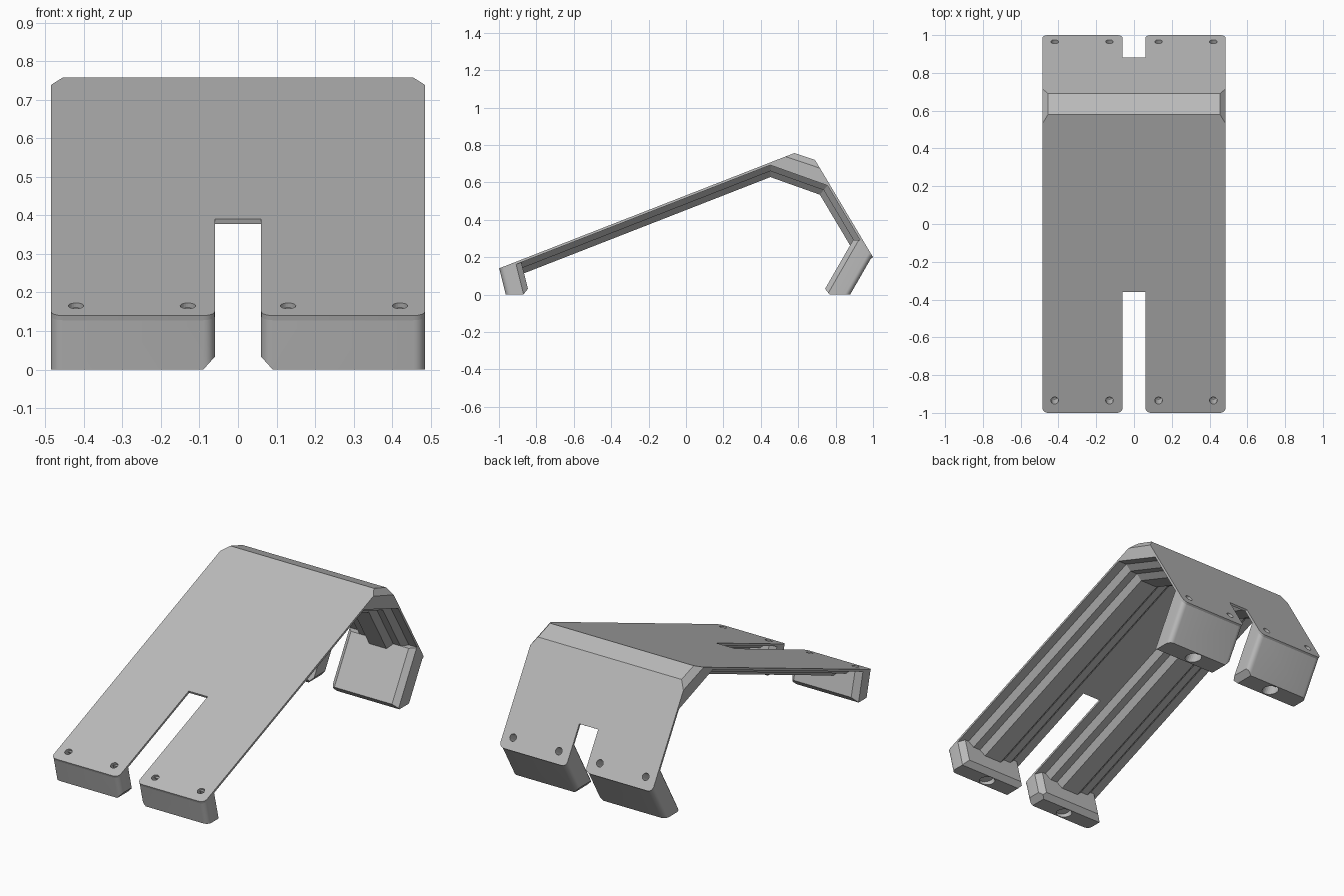
import bpy, bmesh, math
from mathutils import Vector, Matrix

cube = bpy.data.objects.get("Cube")
if cube:
    bpy.data.objects.remove(cube)

mat = bpy.data.materials.new("matte grey")
mat.use_nodes = True
GREY = (0.5, 0.5, 0.5, 1)
mat.diffuse_color = GREY
mat.node_tree.nodes["Principled BSDF"].inputs["Base Color"].default_value = GREY

# Main dimensions
HALF, SLOT, THICK, ROUND = 0.485, 0.06, 0.013, 0.03
LEG_MID = (HALF + SLOT) / 2


def V(y, z):
    return Vector((0, y, z))


# Outer bend line in the side plane
front_end, crest, shoulder, back_end = V(-1, .14), V(.58, .757), V(.69, .72), V(1, .2)
front_dir = (crest - front_end).normalized()
back_dir = (shoulder - back_end).normalized()
front_nrm = V(-front_dir.z, front_dir.y)
back_nrm = V(back_dir.z, -back_dir.y)
FRONT_LEN, BACK_LEN = 1.552, 0.454


def finish(bm, name, material=True):
    bmesh.ops.remove_doubles(bm, verts=bm.verts, dist=1e-5)
    bmesh.ops.recalc_face_normals(bm, faces=bm.faces)
    me = bpy.data.meshes.new(name)
    bm.to_mesh(me)
    bm.free()
    ob = bpy.data.objects.new(name, me)
    bpy.context.collection.objects.link(ob)
    if material:
        me.materials.append(mat)
    return ob


def prism(lower, upper):
    """Closed solid between two matching loops."""
    bm = bmesh.new()
    a = [bm.verts.new(p) for p in lower]
    b = [bm.verts.new(p) for p in upper]
    bm.faces.new(a)
    bm.faces.new(b[::-1])
    n = len(a)
    for i in range(n):
        j = (i + 1) % n
        bm.faces.new((a[i], b[i], b[j], a[j]))
    bmesh.ops.recalc_face_normals(bm, faces=bm.faces)
    return bm


def slice_off(bm, point, normal):
    """Remove everything beyond a plane and cap the cut."""
    geom = bm.verts[:] + bm.edges[:] + bm.faces[:]
    cut = bmesh.ops.bisect_plane(bm, geom=geom, plane_co=point, plane_no=normal, clear_outer=True)
    edges = [e for e in cut["geom_cut"] if isinstance(e, bmesh.types.BMEdge) and e.is_boundary]
    if edges:
        bmesh.ops.holes_fill(bm, edges=edges, sides=0)


def arc(cx, cy, start):
    steps = [math.radians(start + 15 * i) for i in range(7)]
    return [(cx + ROUND * math.cos(a), cy + ROUND * math.sin(a)) for a in steps]


# Rounded free end of one leg, from the slot side to the outer side
leg_end = arc(SLOT + ROUND, ROUND, 180) + arc(HALF - ROUND, ROUND, 270)


def panel(name, end, direction, normal, length, slot):
    half = [(SLOT, slot)] + leg_end + [(HALF, length)]
    outline = half + [(-x, s) for x, s in reversed(half)]
    top = [end + direction * s + Vector((x, 0, 0)) for x, s in outline]
    return finish(prism(top, [p - normal * THICK for p in top]), name)


def foot(name, side, end, direction, normal, depth, axis, toe, toe_normal, ceiling):
    c = 0.03
    outline = leg_end + [(HALF, depth - c), (HALF - c, depth), (SLOT + c, depth), (SLOT, depth - c)]
    top = [end + direction * s - normal * THICK + Vector((x * side, 0, 0)) for x, s in outline]
    bottom = [p - axis * (p.z / axis.z) for p in top]
    bm = prism(top, bottom)
    # Bevels under the slot side and the inner toe, and a level top at the back
    slice_off(bm, Vector((side * (SLOT + c), 0, 0)), Vector((-side, 0, -.9)))
    slice_off(bm, toe, toe_normal)
    if ceiling:
        slice_off(bm, V(0, ceiling), V(0, 1))
    return finish(bm, name)


# Panels
front_panel = panel("front_panel", front_end, front_dir, front_nrm, FRONT_LEN, .687)
back_panel = panel("back_panel", back_end, back_dir, back_nrm, BACK_LEN, .234)

# Solid bend between the panels, with its ends chamfered
f_top = front_end + front_dir * FRONT_LEN
b_top = back_end + back_dir * BACK_LEN
f_in, b_in = f_top - front_nrm * THICK, b_top - back_nrm * THICK
section = [f_top, crest, shoulder, b_top, b_in, f_in]
bend = prism([p - Vector((HALF, 0, 0)) for p in section], [p + Vector((HALF, 0, 0)) for p in section])
along = (shoulder - crest).normalized()
bend_nrm = V(-along.z, along.y)
for side in (-1, 1):
    slice_off(bend, crest + Vector((side * .455, 0, 0)), bend_nrm * .9 + Vector((side, 0, 0)))
bend = finish(bend, "bend")

# Feet
front_axis, back_axis = V(.25, -1), V(-.575, -1)
feet = []
for side, word in ((1, "left"), (-1, "right")):
    feet.append(foot("front_foot_" + word, side, front_end, front_dir, front_nrm, .123,
                     front_axis, V(-.87, 0), V(1, -.8), None))
    feet.append(foot("back_foot_" + word, side, back_end, back_dir, back_nrm, .151,
                     back_axis, V(.768, 0), V(-1, -.8), .293))

# Stepped stiffening ribs under each leg, swept round the bend
path = [front_end + front_dir * .08 - front_nrm * THICK, f_in, b_in,
        back_end + back_dir * .1 - back_nrm * THICK]
step = [(.16, 0), (.13, .03), (.085, .03), (.055, .06)]
step = step + [(-x, d) for x, d in reversed(step)]


def sunk(i, depth):
    """Path point moved inward with a mitred corner."""
    normals = []
    for a, b in ((i - 1, i), (i, i + 1)):
        if a >= 0 and b < len(path):
            t = (path[b] - path[a]).normalized()
            normals.append(V(t.z, -t.y))
    m = sum(normals, Vector()).normalized()
    return path[i] + m * depth / m.dot(normals[0])


ribs = []
for side, word in ((1, "left"), (-1, "right")):
    bm = bmesh.new()
    rings = [[bm.verts.new(sunk(i, d) + Vector((side * LEG_MID + x, 0, 0))) for x, d in step]
             for i in range(len(path))]
    n = len(step)
    for r, q in zip(rings, rings[1:]):
        for i in range(n):
            j = (i + 1) % n
            bm.faces.new((r[i], r[j], q[j], q[i]))
    bm.faces.new(rings[0])
    bm.faces.new(rings[-1][::-1])
    ribs.append(finish(bm, "rib_" + word))

# Cutters for the screw holes and the round sockets under the feet
cut = bmesh.new()


def drill(centre, axis, radius, depth):
    rot = axis.to_track_quat("Z", "Y").to_matrix().to_4x4()
    bmesh.ops.create_cone(cut, cap_ends=True, segments=24, radius1=radius, radius2=radius,
                          depth=depth * 2, matrix=Matrix.Translation(centre) @ rot)


for side in (-1, 1):
    for x in (.13, .42):
        off = Vector((side * x, 0, 0))
        drill(front_end + front_dir * .07 + off, front_nrm, .02, .07)
        drill(back_end + back_dir * .068 + off, back_nrm, .02, .07)
    mid = Vector((side * LEG_MID, 0, 0))
    drill(V(-.915, 0) + mid, front_axis, .042, .03)
    drill(V(.825, 0) + mid, back_axis, .042, .03)
cutter = finish(cut, "hole_cutter", material=False)
cutter.hide_render = True
cutter.hide_viewport = True
for ob in [front_panel, back_panel] + feet:
    mod = ob.modifiers.new("holes", "BOOLEAN")
    mod.operation = "DIFFERENCE"
    mod.solver = "EXACT"
    mod.object = cutter

# Smooth the rounded corners, keep the folds sharp
bpy.ops.object.select_all(action="DESELECT")
for ob in feet + [front_panel, back_panel]:
    ob.select_set(True)
bpy.context.view_layer.objects.active = front_panel
bpy.ops.object.shade_smooth_by_angle(angle=math.radians(25))
